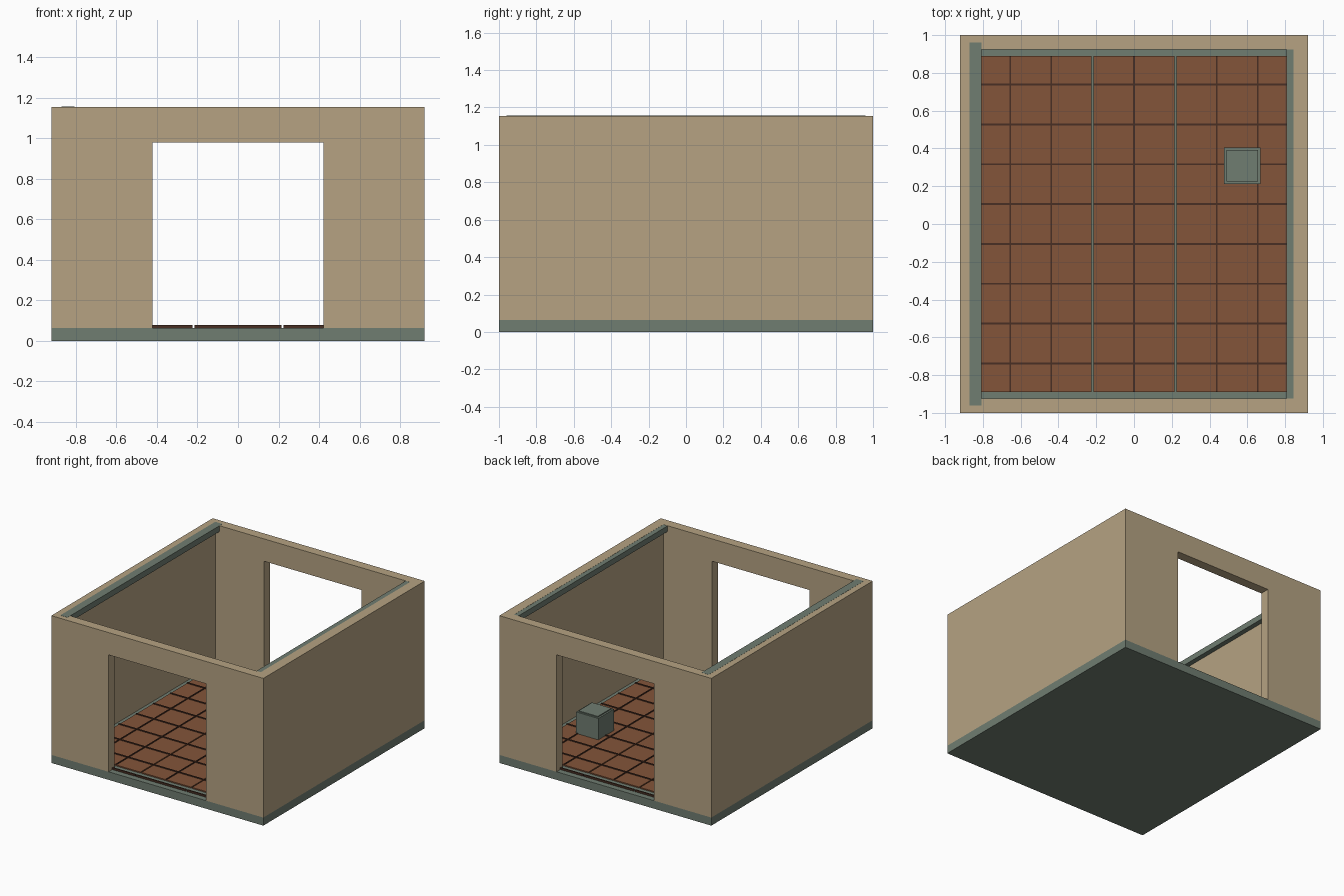
import bpy, bmesh
from mathutils import Matrix, Vector

if "Cube" in bpy.data.objects:
    bpy.data.objects.remove(bpy.data.objects["Cube"])


def material(name, rgb):
    m = bpy.data.materials.new(name)
    m.diffuse_color = (*rgb, 1)
    m.use_nodes = True
    m.node_tree.nodes["Principled BSDF"].inputs["Base Color"].default_value = m.diffuse_color
    return m


SAND = material("sand_wall", (0.465, 0.365, 0.225))
GREEN = material("grey_green", (0.162, 0.205, 0.165))
CLAY = material("clay_tile", (0.227, 0.089, 0.041))
GROUT = material("dark_grout", (0.065, 0.028, 0.017))


def boxes(name, mat, spans):
    """One object made of boxes given as (x0, x1, y0, y1, z0, z1)."""
    bm = bmesh.new()
    for x0, x1, y0, y1, z0, z1 in spans:
        centre = Vector(((x0 + x1) / 2, (y0 + y1) / 2, (z0 + z1) / 2))
        size = (x1 - x0, y1 - y0, z1 - z0, 1)
        bmesh.ops.create_cube(bm, size=1, matrix=Matrix.Translation(centre) @ Matrix.Diagonal(size))
    mesh = bpy.data.meshes.new(name)
    bm.to_mesh(mesh)
    bm.free()
    mesh.materials.append(mat)
    ob = bpy.data.objects.new(name, mesh)
    bpy.context.collection.objects.link(ob)
    return ob


def around(a, b, sign):
    """Span a..b on the positive or negative side."""
    return (a, b) if sign > 0 else (-b, -a)


BASE, TOP = 0.063, 1.155
FLOOR, LINE = 0.072, 0.078

# Foundation slab
boxes("foundation_slab", GREEN, [(-0.92, 0.92, -1, 1, 0, BASE)])

# Side walls with a rail along the inner top edge
for s, side in ((-1, "left"), (1, "right")):
    boxes(side + "_wall", SAND, [(*around(0.845, 0.92, s), -1, 1, BASE, TOP)])
    rail_top = TOP + (0.001 if s < 0 else -0.001)
    boxes(side + "_top_rail", GREEN, [(*around(0.807, 0.87, s), -0.96, 0.96, TOP - 0.045, rail_top)])

# Front and back walls: two panels and a header over each doorway
for s, side in ((-1, "front"), (1, "back")):
    y = around(0.925, 1, s)
    for t, hand in ((-1, "left"), (1, "right")):
        boxes(f"{side}_{hand}_panel", SAND, [(*around(0.423, 0.845, t), *y, BASE, TOP)])
    boxes(side + "_door_header", SAND, [(-0.423, 0.423, *y, 0.98, TOP)])

# Floor in three sections with narrow gaps, each with raised grout lines
sections = {"left": (-0.81, -0.224, (-0.656, -0.437)),
            "middle": (-0.215, 0.215, (0,)),
            "right": (0.224, 0.81, (0.437, 0.656))}
for label, (x0, x1, lines) in sections.items():
    boxes(label + "_floor", CLAY, [(x0, x1, -0.89, 0.89, BASE, FLOOR)])
    strips = [(x - 0.004, x + 0.004, -0.89, 0.89, FLOOR, LINE) for x in lines]
    for i in range(10):
        y = (i - 4.5) * 0.211
        z0 = BASE if i in (0, 9) else FLOOR  # outermost lines lie in the doorways
        strips.append((x0, x1, y - 0.005, y + 0.005, z0, LINE))
    boxes(label + "_grout_lines", GROUT, strips)

# Small crate with a raised lid panel
boxes("crate_body", GREEN, [(0.477, 0.67, 0.212, 0.406, FLOOR, 0.24)])
boxes("crate_lid", GREEN, [(0.49, 0.657, 0.225, 0.393, 0.24, 0.248)])
